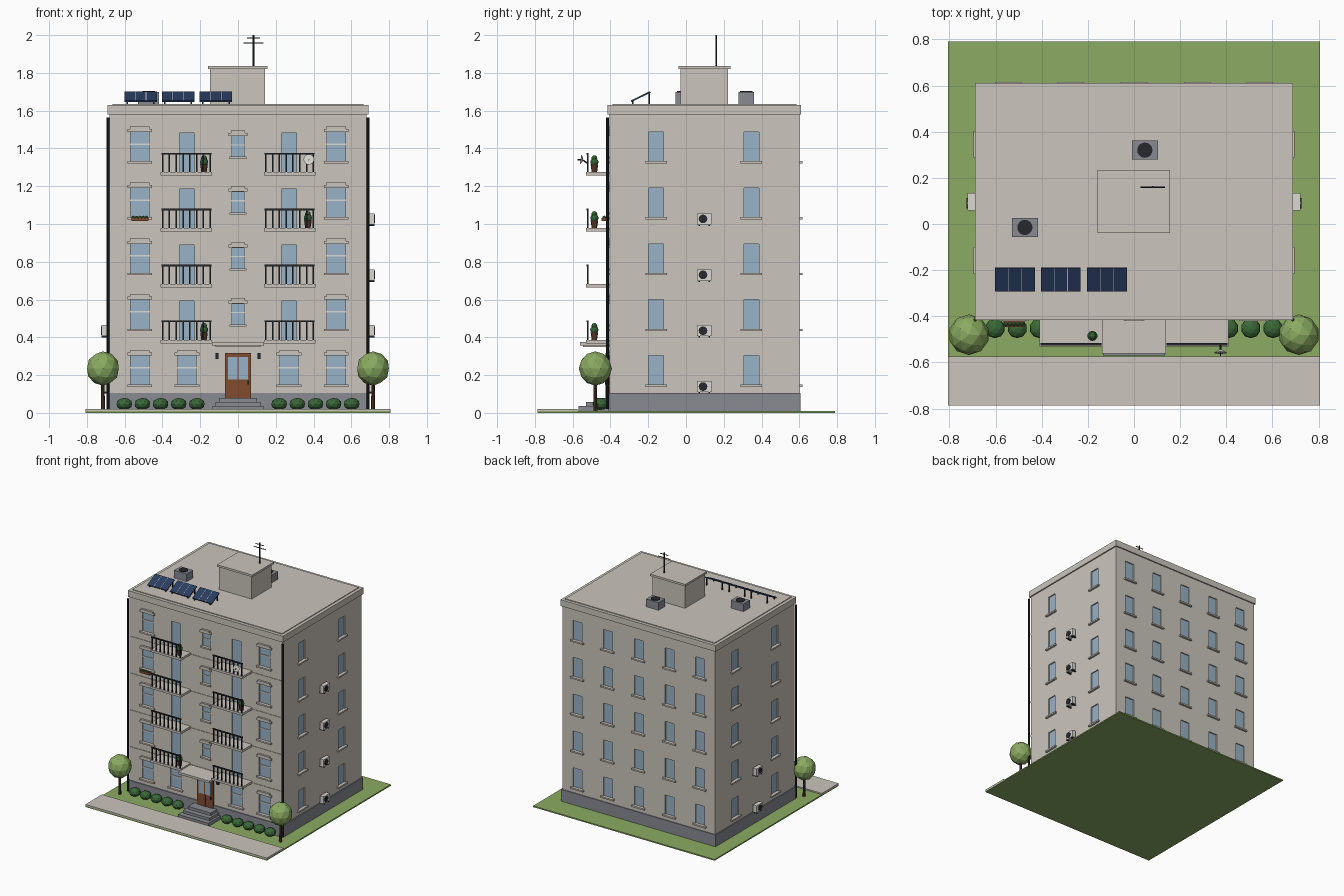
import bpy, bmesh, math
from mathutils import Matrix, Vector

if "Cube" in bpy.data.objects:
    bpy.data.objects.remove(bpy.data.objects["Cube"])


def material(name, r, g, b):
    lin = [((c / 255 + 0.055) / 1.055) ** 2.4 for c in (r, g, b)] + [1]
    m = bpy.data.materials.new(name)
    m.use_nodes = True
    m.diffuse_color = lin
    m.node_tree.nodes["Principled BSDF"].inputs["Base Color"].default_value = lin
    return m


WALL = material("beige_plaster", 203, 197, 188)
GREY = material("grey_stone", 136, 139, 146)
GLASS = material("blue_glass", 152, 178, 199)
DARK = material("charcoal_metal", 38, 40, 44)
WOOD = material("door_wood", 128, 76, 48)
GREEN = material("grass_green", 139, 171, 98)
SHRUB = material("dark_leaf", 58, 104, 56)
NAVY = material("solar_navy", 42, 62, 98)
WHITE = material("off_white", 218, 216, 210)
BARK = material("bark_brown", 84, 54, 38)


def finish(name, mat, bm):
    mesh = bpy.data.meshes.new(name)
    bm.to_mesh(mesh)
    bm.free()
    mesh.materials.append(mat)
    ob = bpy.data.objects.new(name, mesh)
    bpy.context.collection.objects.link(ob)
    return ob


def boxes(name, mat, items):
    """One object from boxes given as (x0, x1, y0, y1, z0, z1)."""
    bm = bmesh.new()
    for x0, x1, y0, y1, z0, z1 in items:
        centre = Matrix.Translation(((x0 + x1) / 2, (y0 + y1) / 2, (z0 + z1) / 2))
        size = Matrix.Diagonal((abs(x1 - x0), abs(y1 - y0), abs(z1 - z0), 1))
        bmesh.ops.create_cube(bm, size=1, matrix=centre @ size)
    return finish(name, mat, bm)


def rods(name, mat, items, sides=12):
    """One object from cylinders or cones given as (start, end, radius, end radius)."""
    bm = bmesh.new()
    for a, b, r1, r2 in items:
        a, b = Vector(a), Vector(b)
        turn = (b - a).to_track_quat("Z", "Y").to_matrix().to_4x4()
        bmesh.ops.create_cone(bm, cap_ends=True, segments=sides, radius1=r1, radius2=r2,
                              depth=(b - a).length,
                              matrix=Matrix.Translation((a + b) / 2) @ turn)
    return finish(name, mat, bm)


def balls(name, mat, items):
    """One object from faceted balls given as (centre, radius, height scale)."""
    bm = bmesh.new()
    for c, r, s in items:
        bmesh.ops.create_icosphere(bm, subdivisions=2, radius=r,
                                   matrix=Matrix.Translation(c) @ Matrix.Diagonal((1, 1, s, 1)))
    return finish(name, mat, bm)


X, FRONT, BACK = 0.68, -0.405, 0.60
PITCH = 0.296


def on_wall(side, u, w, z0, z1, d0, d1):
    """Box centred at u along a wall, from depth d0 to d1 outwards."""
    a, b = u - w / 2, u + w / 2
    if side == "front":
        return (a, b, FRONT - d1, FRONT - d0, z0, z1)
    if side == "back":
        return (a, b, BACK + d0, BACK + d1, z0, z1)
    s = 1 if side == "left" else -1
    return (s * (X + d0), s * (X + d1), a, b, z0, z1)


# Ground
boxes("lawn", GREEN, [(-0.807, 0.807, -0.787, 0.79, 0, 0.01)])
boxes("pavement", WALL, [(-0.807, 0.807, -0.787, -0.575, 0.01, 0.02)])

# Window layout: (side, position, width, bottom, top)
openings, lintels, sills, bars = [], [], [], []
for f in range(5):
    z = f * PITCH
    low, high = z + 0.149, z + 0.303
    plain = [("back", u, 0.08) for u in (-0.545, -0.275, 0, 0.275, 0.545)]
    plain += [(s, u, 0.08) for s in ("left", "right") for u in (-0.158, 0.346)]
    fancy = [("front", u, 0.096) for u in (-0.52, 0.52)]
    if f == 0:
        fancy += [("front", u, 0.096) for u in (-0.27, 0.27)]
    for side, u, w in plain + fancy:
        openings.append((side, u, w, low, high))
        sills.append(on_wall(side, u, w + 0.035, low - 0.012, low, -0.005, 0.016))
    for side, u, w in fancy:
        bars.append(on_wall(side, u, w, z + 0.235, z + 0.243, -0.012, -0.004))
    caps = [(u, 0.13, high) for _, u, _ in fancy]
    if f:
        openings.append(("front", 0, 0.066, z + 0.173, z + 0.281))
        sills.append(on_wall("front", 0, 0.09, z + 0.161, z + 0.173, -0.005, 0.014))
        bars.append(on_wall("front", 0, 0.066, z + 0.232, z + 0.238, -0.012, -0.004))
        caps.append((0, 0.1, z + 0.283))
        for u in (-0.27, 0.27):
            openings.append(("front", u, 0.08, z + 0.091, z + 0.297))
    for u, w, top in caps:
        lintels.append(on_wall("front", u, w, top, top + 0.016, -0.004, 0.01))
        lintels.append(on_wall("front", u, w - 0.025, top + 0.016, top + 0.028, -0.004, 0.015))

# Building shell with recessed openings
walls = boxes("walls", WALL, [(-X, X, FRONT, BACK, 0.05, 1.6)])
cutter = boxes("opening_cutter", WALL, [on_wall(*o, -0.014, 0.02) for o in openings])
cutter.hide_render = True
cut = walls.modifiers.new("openings", "BOOLEAN")
cut.object, cut.operation, cut.solver = cutter, "DIFFERENCE", "EXACT"
bpy.context.view_layer.objects.active = walls
bpy.ops.object.modifier_apply(modifier="openings")
bpy.data.objects.remove(cutter)
boxes("window_glass", GLASS, [on_wall(*o, -0.016, -0.009) for o in openings])
boxes("window_bars", WHITE, bars)
boxes("window_sills", WALL, sills)
boxes("window_lintels", WALL, lintels)
boxes("plinth", GREY, [(-0.688, 0.688, -0.412, 0.607, 0.005, 0.105)])
boxes("parapet", WALL, [(-0.69, 0.69, -0.415, 0.61, 1.58, 1.63)])
boxes("roof_deck", WALL, [(-0.665, 0.665, -0.39, 0.585, 1.6, 1.636)])
boxes("string_courses", WALL, [on_wall("front", 0, 2 * X, f * PITCH + 0.068, f * PITCH + 0.08,
                                       -0.005, 0.004) for f in range(1, 5)])
rods("drainpipes", DARK, [((s * 0.688, -0.415, 0.02), (s * 0.688, -0.415, 1.565), 0.008, 0.008)
                          for s in (-1, 1)], 8)

# Balconies with front railings
slabs, rails = [], []
for f in range(1, 5):
    top = f * PITCH + 0.09
    for s in (-1, 1):
        c = s * 0.273
        slabs.append((c - 0.136, c + 0.136, -0.53, -0.4, top - 0.018, top))
        rails.append((c - 0.132, c + 0.132, -0.526, -0.516, top + 0.094, top + 0.103))
        for i in range(8):
            x = c - 0.126 + i * 0.036
            rails.append((x - 0.004, x + 0.004, -0.525, -0.517, top, top + 0.097))
boxes("balcony_slabs", WALL, slabs)
boxes("balcony_railings", DARK, rails)

# Balcony pot plants
pots, leaves = [], []
for x, f in ((-0.18, 4), (-0.18, 1), (0.37, 3)):
    z = f * PITCH + 0.09
    pots.append(((x, -0.485, z), (x, -0.485, z + 0.04), 0.014, 0.02))
    leaves += [((x, -0.485, z + 0.054), 0.022, 1.0), ((x, -0.485, z + 0.074), 0.016, 1.0)]
rods("plant_pots", BARK, pots)
balls("plant_leaves", SHRUB, leaves)

# Window box
boxes("flower_box", WOOD, [(-0.565, -0.475, -0.447, -0.42, 1.015, 1.033)])
balls("flower_box_leaves", SHRUB, [((-0.555 + i * 0.0175, -0.433, 1.035), 0.009, 1) for i in range(5)])

# Satellite dish on the top left balcony
rods("dish_bracket", DARK, [((0.375, -0.52, 1.32), (0.375, -0.548, 1.34), 0.004, 0.004),
                            ((0.375, -0.55, 1.34), (0.375, -0.575, 1.34), 0.003, 0.003)], 6)
rods("dish", WHITE, [((0.375, -0.546, 1.34), (0.375, -0.558, 1.342), 0.01, 0.028)], 16)

# Entrance
boxes("entrance_steps", GREY, [(-w, w, y, -0.405, 0.005, z) for w, y, z in
                               ((0.135, -0.57, 0.037), (0.118, -0.53, 0.058), (0.1, -0.49, 0.08))])
boxes("entrance_door", WOOD, [(-0.07, 0.07, -0.42, -0.4, 0.08, 0.318)])
boxes("door_glass", GLASS, [(-0.054, 0.054, -0.424, -0.415, 0.178, 0.296)])
boxes("door_mullion", WOOD, [(-0.003, 0.003, -0.426, -0.42, 0.08, 0.296)])
boxes("door_handle", DARK, [(0.05, 0.057, -0.428, -0.418, 0.15, 0.172)])
boxes("canopy", WALL, [(-0.138, 0.138, -0.562, -0.4, 0.357, 0.374),
                       (-0.12, 0.12, -0.545, -0.4, 0.348, 0.357)])
boxes("wall_lamps", DARK, [(s * 0.102, s * 0.12, -0.425, -0.4, 0.285, 0.317) for s in (-1, 1)])

# Wall-mounted cooling units
units, brackets, fans = [], [], []
for s, floors in ((1, (0, 1, 2, 3)), (-1, (0, 1))):
    for f in floors:
        z = f * PITCH + 0.11
        units.append((s * 0.69, s * 0.722, 0.058, 0.135, z, z + 0.058))
        for y in (0.07, 0.122):
            brackets.append((s * 0.675, s * 0.722, y - 0.004, y + 0.004, z - 0.008, z))
        fans.append(((s * 0.715, 0.09, z + 0.029), (s * 0.725, 0.09, z + 0.029), 0.023, 0.023))
boxes("cooling_units", WHITE, units)
boxes("cooling_brackets", DARK, brackets)
rods("cooling_fans", DARK, fans, 16)

# Roof stairhouse and antenna
boxes("stairhouse", WALL, [(-0.147, 0.143, -0.03, 0.222, 1.62, 1.822)])
boxes("stairhouse_cap", WALL, [(-0.158, 0.155, -0.04, 0.235, 1.82, 1.836)])
rods("antenna", DARK, [((0.082, 0.16, 1.83), (0.082, 0.16, 2.0), 0.005, 0.005)]
     + [((0.082 - w, 0.16, z), (0.082 + w, 0.16, z), 0.003, 0.003)
        for w, z in ((0.035, 1.985), (0.053, 1.958))], 8)

# Roof ventilation units
vents = [(0.047, 0.32), (-0.473, -0.015)]
boxes("vent_units", GREY, [(x - 0.056, x + 0.056, y - 0.041, y + 0.041, 1.63, 1.698) for x, y in vents])
rods("vent_fans", DARK, [((x, y, 1.69), (x, y, 1.703), 0.033, 0.033) for x, y in vents], 20)

# Tilted solar panels on legs
tilt = Matrix.Translation((0, -0.24, 1.674)) @ Matrix.Rotation(math.radians(26), 4, "X")
columns = (-0.516, -0.317, -0.117)
panels = boxes("solar_panels", NAVY, [(c - 0.086, c + 0.086, -0.056, 0.056, -0.004, 0.004) for c in columns])
lines = boxes("solar_lines", WHITE, [(c + d - 0.0015, c + d + 0.0015, -0.055, 0.055, 0.003, 0.005)
                                     for c in columns for d in (-0.029, 0.029)])
panels.matrix_world = tilt
lines.matrix_world = tilt
boxes("solar_legs", DARK, [(c + d - 0.004, c + d + 0.004, y - 0.004, y + 0.004, 1.63, z)
                           for c in columns for d in (-0.07, 0.07)
                           for y, z in ((-0.195, 1.692), (-0.283, 1.65))])

# Planting
balls("shrubs", SHRUB, [((s * (0.218 + i * 0.096), -0.452, 0.047), 0.043, 0.75)
                        for s in (-1, 1) for i in range(5)])
rods("tree_trunks", BARK, [((s * 0.715, -0.48, 0.005), (s * 0.715, -0.48, 0.18), 0.011, 0.008)
                           for s in (-1, 1)], 8)
balls("tree_crowns", GREEN, [((s * 0.715, -0.48, 0.235), 0.088, 1.03) for s in (-1, 1)])
